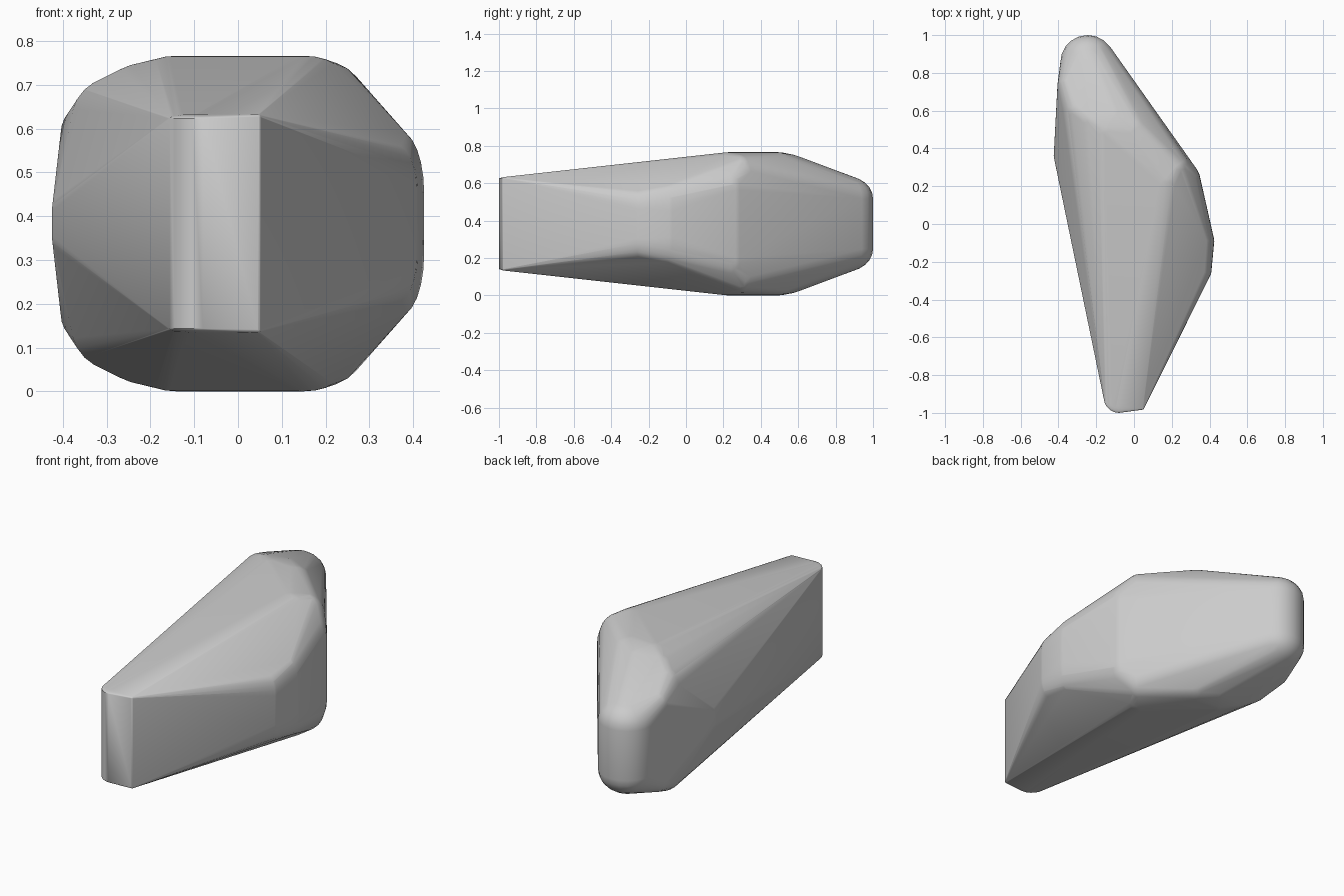
import bpy
import bmesh
import math
from mathutils import Vector

cube = bpy.data.objects.get("Cube")
if cube:
    bpy.data.objects.remove(cube, do_unlink=True)

MID = 0.383  # height of the symmetry plane

# Rounded corners: centre x, centre y, outer half height, plan radius, vertical radius
corners = [
    # narrow front end
    (0.045, -0.975, 0.25, 0.008, 0.008),
    (-0.08, -0.92, 0.252, 0.08, 0.012),
    # pointed side bulge
    (0.36, -0.25, 0.18, 0.05, 0.1),
    (0.37, -0.09, 0.21, 0.055, 0.14),
    (0.27, 0.24, 0.3, 0.08, 0.12),
    (0.2, 0.29, 0.37, 0.1, 0.12),
    # flat crown
    (0.15, 0.23, MID, 0.1, 0.06),
    (-0.02, 0.48, MID, 0.1, 0.06),
    (-0.14, 0.49, MID, 0.1, 0.06),
    (-0.1, 0.55, 0.372, 0.1, 0.08),
    (-0.22, 0.55, 0.365, 0.1, 0.1),
    (-0.28, 0.6, 0.335, 0.1, 0.1),
    # thick rounded back end
    (-0.245, 0.855, 0.255, 0.145, 0.12),
    (-0.34, 0.74, 0.275, 0.065, 0.07),
    # shallow ridge on the other side
    (-0.385, 0.36, 0.08, 0.04, 0.05),
]


def add_rounded_corner(bm, x, y, half, radius, rise):
    """Add a matching pair of ellipsoids above and below the middle."""
    for side in (-1, 1):
        made = bmesh.ops.create_uvsphere(bm, u_segments=20, v_segments=12, radius=1)
        for v in made["verts"]:
            v.co = Vector((x + v.co.x * radius, y + v.co.y * radius,
                           MID + side * (half - rise) + v.co.z * rise))


# Wrap the corners in one taut skin
bm = bmesh.new()
for corner in corners:
    add_rounded_corner(bm, *corner)
bmesh.ops.delete(bm, geom=bm.edges[:], context="EDGES_FACES")
bmesh.ops.remove_doubles(bm, verts=bm.verts[:], dist=0.003)
hull = bmesh.ops.convex_hull(bm, input=bm.verts[:])
spare = {g for g in hull["geom_interior"] + hull["geom_unused"]
         if isinstance(g, bmesh.types.BMVert)}
bmesh.ops.delete(bm, geom=list(spare), context="VERTS")
bmesh.ops.recalc_face_normals(bm, faces=bm.faces[:])

mesh = bpy.data.meshes.new("stone_body")
bm.to_mesh(mesh)
bm.free()
body = bpy.data.objects.new("stone_body", mesh)
bpy.context.collection.objects.link(body)

# Plain grey surface
grey = bpy.data.materials.new("grey")
grey.use_nodes = True
colour = (0.6, 0.6, 0.6, 1)
grey.diffuse_color = colour
grey.node_tree.nodes["Principled BSDF"].inputs["Base Color"].default_value = colour
mesh.materials.append(grey)

bpy.ops.object.select_all(action="DESELECT")
body.select_set(True)
bpy.context.view_layer.objects.active = body
bpy.ops.object.shade_smooth_by_angle(angle=math.radians(40))
